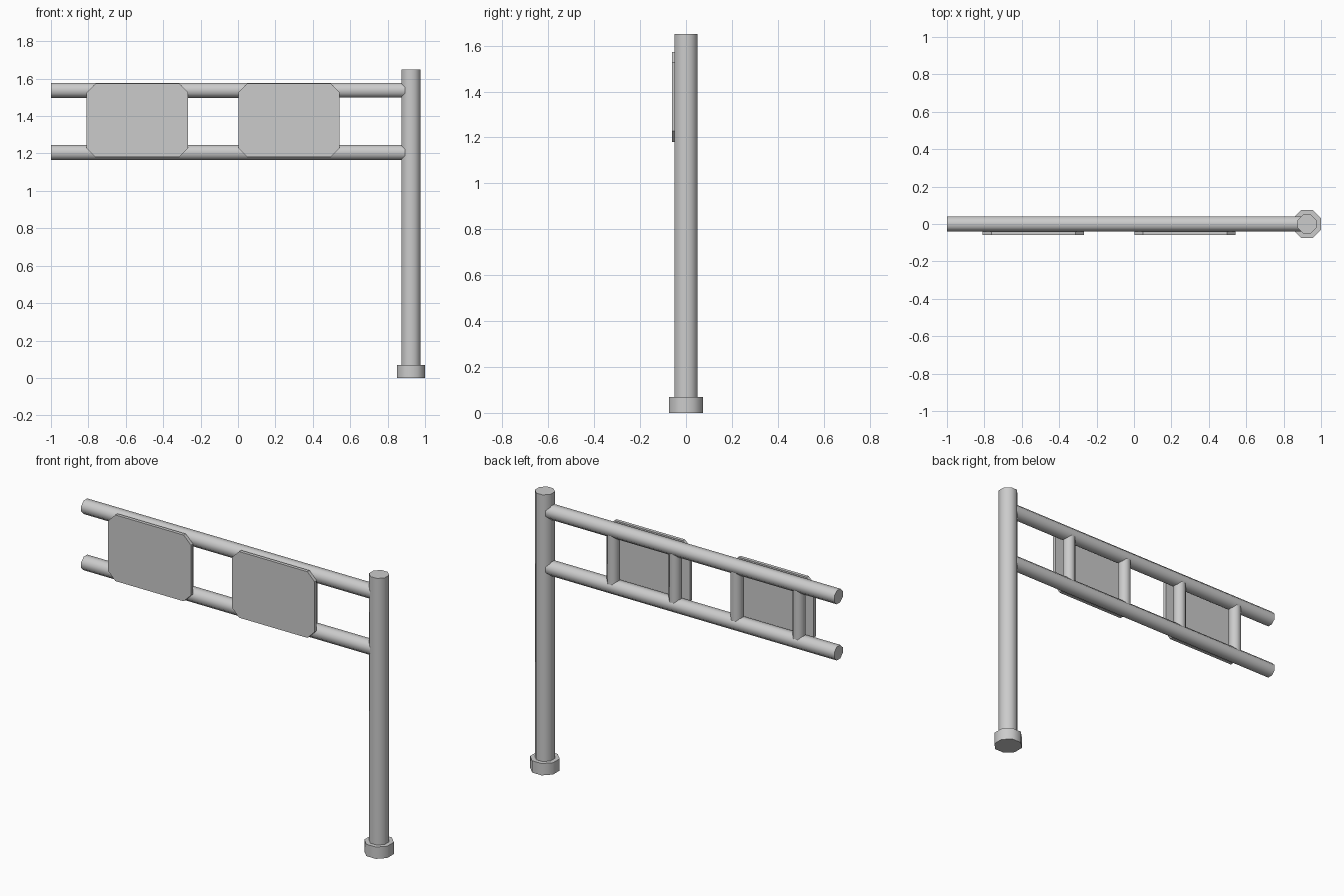
import bpy, bmesh
from math import pi, cos
from mathutils import Matrix

if "Cube" in bpy.data.objects:
    bpy.data.objects.remove(bpy.data.objects["Cube"])


def finish(name, bm):
    bmesh.ops.recalc_face_normals(bm, faces=bm.faces)
    me = bpy.data.meshes.new(name)
    bm.to_mesh(me)
    bm.free()
    ob = bpy.data.objects.new(name, me)
    bpy.context.collection.objects.link(ob)
    return ob


def tube(name, half_width, length, centre, along_x=False):
    """Smooth-sided octagonal bar with flats facing the axes."""
    bm = bmesh.new()
    r = half_width / cos(pi / 8)
    bmesh.ops.create_cone(bm, cap_ends=True, segments=8, radius1=r, radius2=r, depth=length,
                          matrix=Matrix.Rotation(pi / 8, 4, 'Z'))
    # only use the tilt for bars lying along x
    if along_x:
        bm.transform(Matrix.Rotation(pi / 2, 4, 'Y'))
    bm.transform(Matrix.Translation(centre))
    ob = finish(name, bm)
    bpy.context.view_layer.objects.active = ob
    ob.select_set(True)
    bpy.ops.object.shade_smooth_by_angle(angle=pi / 3)
    ob.select_set(False)


def panel(name, cx, cz, hw, hh, cut, y0, y1):
    """Sign plate with clipped corners."""
    quarter = [(hw, hh - cut), (hw - cut, hh)]
    outline = (quarter + [(-x, z) for x, z in reversed(quarter)]
               + [(-x, -z) for x, z in quarter] + [(x, -z) for x, z in reversed(quarter)])
    bm = bmesh.new()
    face = bm.faces.new([bm.verts.new((cx + x, y0, cz + z)) for x, z in outline])
    ext = bmesh.ops.extrude_face_region(bm, geom=[face], use_keep_orig=True)
    for v in ext["geom"]:
        if isinstance(v, bmesh.types.BMVert):
            v.co.y = y1
    finish(name, bm)


POST_X, TOP_Z, LOW_Z = 0.925, 1.538, 1.205

# Post and footing
tube("footing", 0.075, 0.07, (POST_X, 0, 0.035))
tube("post", 0.051, 1.58, (POST_X, 0, 0.86))

# Horizontal rails reaching into the post
for name, z in (("upper_rail", TOP_Z), ("lower_rail", LOW_Z)):
    tube(name, 0.04, 1.91, (-0.045, 0, z), along_x=True)

# Sign plates, each backed by two uprights
for side, cx in (("left", -0.538), ("right", 0.273)):
    panel(side + "_sign_plate", cx, 1.377, 0.271, 0.196, 0.047, -0.06, -0.04)
    for i, dx in enumerate((-0.203, 0.203)):
        tube(f"{side}_upright_{i + 1}", 0.034, TOP_Z - LOW_Z, (cx + dx, 0, (TOP_Z + LOW_Z) / 2))
